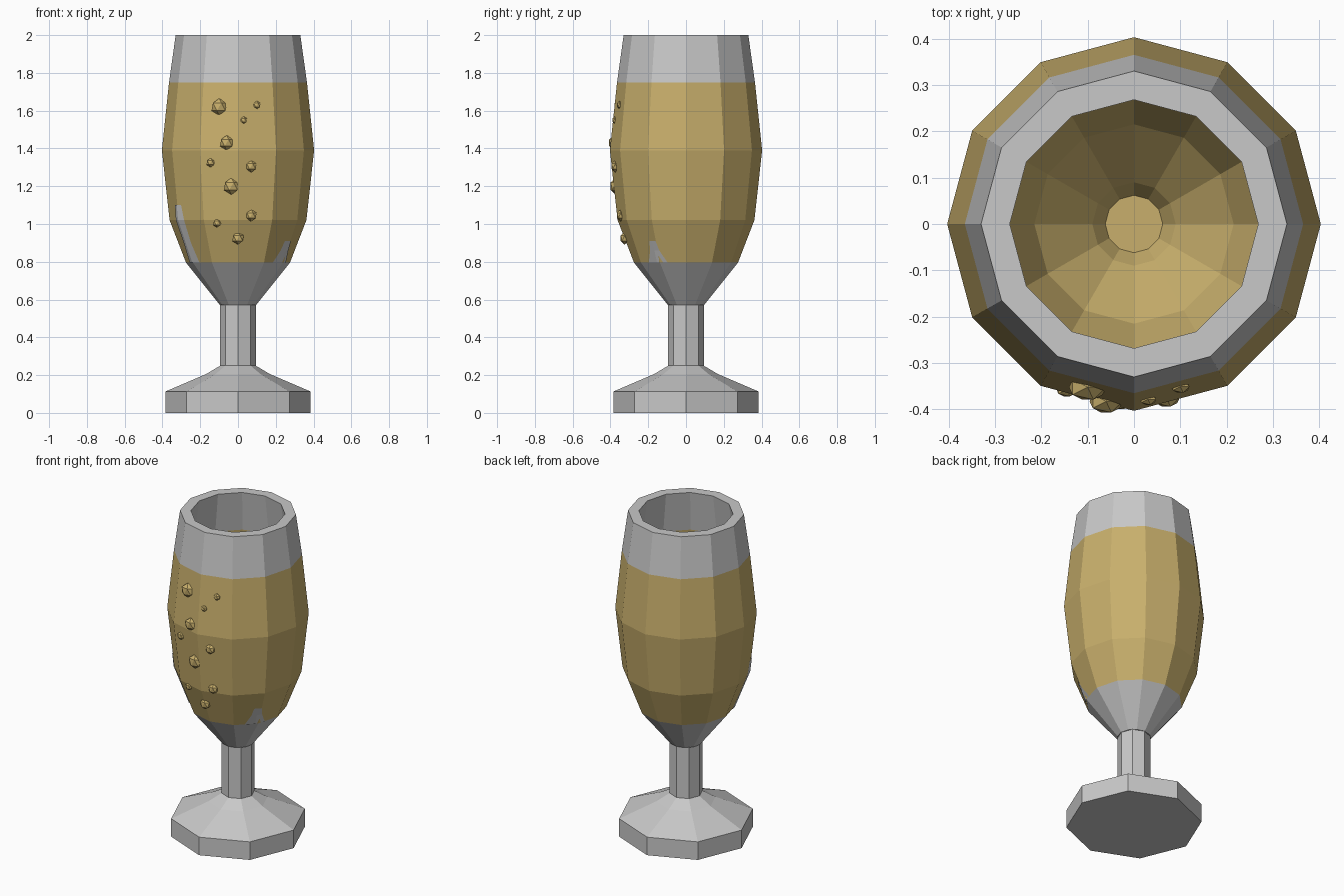
import bpy, bmesh, math
from mathutils import Vector

if "Cube" in bpy.data.objects:
    bpy.data.objects.remove(bpy.data.objects["Cube"])


def material(name, rgb):
    m = bpy.data.materials.new(name)
    m.diffuse_color = (*rgb, 1)
    m.use_nodes = True
    m.node_tree.nodes["Principled BSDF"].inputs["Base Color"].default_value = m.diffuse_color
    return m


GLASS = material("pale grey glass", (0.58, 0.58, 0.58))
BEER = material("golden drink", (0.58, 0.43, 0.15))


def finish(name, bm, mats):
    me = bpy.data.meshes.new(name)
    bm.to_mesh(me)
    bm.free()
    for m in mats:
        me.materials.append(m)
    ob = bpy.data.objects.new(name, me)
    bpy.context.collection.objects.link(ob)
    return ob


def lathe(name, profile, sides, mats, rule=lambda i: 0):
    """Revolve (radius, z) points; cap both ends; rule picks a material per band."""
    bm = bmesh.new()
    rings = []
    for r, z in profile:
        rings.append([bm.verts.new((r * math.cos(2 * math.pi * k / sides),
                                    r * math.sin(2 * math.pi * k / sides), z))
                      for k in range(sides)])
    for i in range(len(rings) - 1):
        a, b = rings[i], rings[i + 1]
        for k in range(sides):
            n = (k + 1) % sides
            bm.faces.new((a[k], a[n], b[n], b[k])).material_index = rule(i)
    bm.faces.new(rings[0][::-1]).material_index = rule(0)
    bm.faces.new(rings[-1]).material_index = rule(len(rings) - 2)
    return finish(name, bm, mats)


# Octagonal foot and stem
lathe("foot", [(0.385, 0), (0.385, 0.113), (0.17, 0.205), (0.094, 0.25)], 8, [GLASS])
lathe("stem", [(0.094, 0.24), (0.094, 0.58)], 8, [GLASS])

# Twelve-sided hollow bowl: outside up, over the rim, inside down
OUTER = [(0.095, 0.57), (0.275, 0.795), (0.362, 1.02), (0.403, 1.39), (0.365, 1.75), (0.33, 2.0)]
INNER = [(0.268, 2.0), (0.305, 1.75), (0.343, 1.39), (0.302, 1.02), (0.215, 0.82),
         (0.09, 0.68), (0.062, 0.63)]
lathe("bowl", OUTER + INNER, 12, [GLASS, BEER],
      lambda i: 1 if i in (1, 2, 3) or i >= 7 else 0)


def surface(deg, z, lift=0.0):
    """Point on the faceted outer wall of the bowl."""
    for (r0, z0), (r1, z1) in zip(OUTER, OUTER[1:]):
        if z0 <= z <= z1:
            r = r0 + (r1 - r0) * (z - z0) / (z1 - z0)
            break
    off = math.radians((deg % 30) - 15)
    r = r * math.cos(math.pi / 12) / math.cos(off) + lift
    a = math.radians(deg)
    return Vector((r * math.cos(a), r * math.sin(a), z))


# Clear streaks running up the corners of the bowl: (z, half width in degrees)
def streak(name, deg, rows):
    bm = bmesh.new()
    grid = [[bm.verts.new(surface(deg + s * w, z, 0.004)) for s in (-1, 0, 1)] for z, w in rows]
    for a, b in zip(grid, grid[1:]):
        for k in (0, 1):
            bm.faces.new((a[k], a[k + 1], b[k + 1], b[k]))
    finish(name, bm, [GLASS])


streak("left_streak", 210, [(0.795, 11), (0.9, 7), (1.02, 7), (1.1, 5)])
streak("right_streak", 326, [(0.795, 13), (0.86, 6), (0.91, 4)])

# Bubbles on the front: x, z, radius
BUBBLES = [(-0.10, 1.62, 0.045), (0.10, 1.63, 0.022), (0.03, 1.55, 0.02),
           (-0.06, 1.43, 0.04), (-0.145, 1.325, 0.025), (0.07, 1.305, 0.032),
           (-0.035, 1.20, 0.045), (-0.11, 1.005, 0.024), (0.07, 1.045, 0.032),
           (0.0, 0.925, 0.034)]
for i, (x, z, r) in enumerate(BUBBLES):
    deg = 270.0
    for _ in range(8):  # find the wall angle that lands on this x
        p = surface(deg, z)
        deg = 270 + math.degrees(math.asin(x / p.xy.length))
    p = surface(deg, z)
    bm = bmesh.new()
    bmesh.ops.create_icosphere(bm, subdivisions=1, radius=r)
    for v in bm.verts:
        v.co.y *= 0.7
        v.co += p
    finish(f"bubble_{i + 1}", bm, [BEER])
